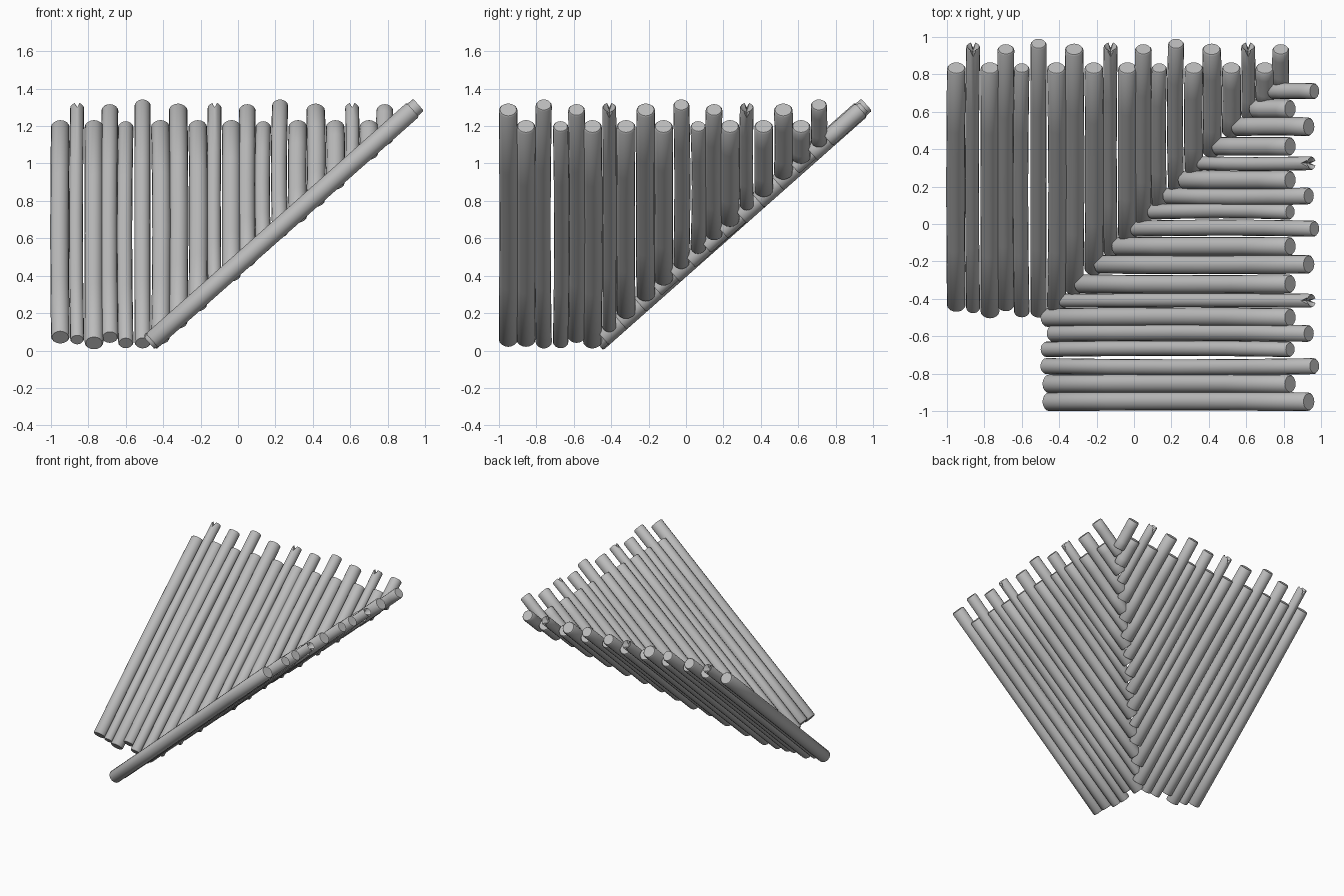
import bpy
import bmesh
import math
import random
from mathutils import Vector

random.seed(4)
cube = bpy.data.objects.get("Cube")
if cube:
    bpy.data.objects.remove(cube)

GREY = (0.5, 0.5, 0.5, 1)
mat = bpy.data.materials.new("weathered grey")
mat.use_nodes = True
mat.diffuse_color = GREY
mat.node_tree.nodes["Principled BSDF"].inputs["Base Color"].default_value = GREY

SIDES = 16
SLOPE = 0.885          # rise of the roof per unit run
BASE = 0.46            # height of the log axis at run = 0
PERIOD = 0.735
# repeating bundle of logs: offset, radius, eave end, ridge end, split tip
BUNDLE = [
    (0.0, 0.05, -0.44, 0.835, False),
    (0.09, 0.037, -0.455, 0.95, True),
    (0.18, 0.05, -0.475, 0.835, False),
    (0.265, 0.045, -0.44, 0.935, False),
    (0.35, 0.041, -0.475, 0.835, False),
    (0.44, 0.043, -0.475, 0.965, False),
    (0.535, 0.05, -0.46, 0.835, False),
    (0.63, 0.05, -0.46, 0.935, False),
]


def log(name, across, radius, start, end, split, swap):
    """Slightly crooked round log lying on the slope; swap exchanges x and y."""
    along = Vector((0, 1, SLOPE)).normalized()
    side = Vector((1, 0, 0))
    up = side.cross(along)
    a = Vector((across, start, BASE + SLOPE * start))
    b = Vector((across, end, BASE + SLOPE * end))
    length = (b - a).length
    lip = min(0.008, length * 0.1)
    bend = random.uniform(-0.008, 0.008) * min(1, length)
    bm = bmesh.new()
    rings = []
    # chamfered ends and a gentle bow in the middle
    stops = [(0, 0.88), (lip, 1)]
    stops += [(length * t, 1) for t in (0.25, 0.5, 0.75)]
    stops += [(length - lip, 1), (length, 0.88)]
    for d, scale in stops:
        centre = a + along * d + side * bend * math.sin(math.pi * d / length)
        ring = []
        for i in range(SIDES):
            t = math.tau * i / SIDES
            offset = side * math.cos(t) + up * math.sin(t)
            ring.append(bm.verts.new(centre + offset * radius * scale))
        rings.append(ring)
    for r0, r1 in zip(rings, rings[1:]):
        for i in range(SIDES):
            j = (i + 1) % SIDES
            bm.faces.new((r0[i], r0[j], r1[j], r1[i]))
    # fan caps
    hubs = []
    for ring, point in ((rings[0], a), (rings[-1], b)):
        hub = bm.verts.new(point)
        hubs.append(hub)
        for i in range(SIDES):
            bm.faces.new((hub, ring[i], ring[(i + 1) % SIDES]))
    # split tip: a V-shaped notch across the upper end
    if split:
        quarter = SIDES // 4
        for v in (hubs[1], rings[-1][quarter], rings[-1][3 * quarter]):
            v.co -= along * 0.04
        for i in (quarter, 3 * quarter):
            rings[-2][i].co -= along * 0.035
    if swap:
        for v in bm.verts:
            v.co = Vector((v.co.y, v.co.x, v.co.z))
    bmesh.ops.recalc_face_normals(bm, faces=bm.faces)
    mesh = bpy.data.meshes.new(name)
    bm.to_mesh(mesh)
    bm.free()
    mesh.materials.append(mat)
    obj = bpy.data.objects.new(name, mesh)
    bpy.context.collection.objects.link(obj)
    bpy.ops.object.select_all(action="DESELECT")
    obj.select_set(True)
    bpy.context.view_layer.objects.active = obj
    bpy.ops.object.shade_smooth_by_angle(angle=math.radians(40))


# two roof slopes meeting in a valley; the second uses the bundle reversed
last = BUNDLE[-1][0]
for name, swap, limit, shift in (
    ("back_slope_log", False, 0.8, -0.03),
    ("side_slope_log", True, 0.73, 0.03),
):
    for repeat in range(3):
        for offset, radius, low, high, split in BUNDLE:
            place = last - offset if swap else offset
            across = -0.95 + place + repeat * PERIOD
            if across < limit:
                start = max(low, across + shift)
                log(name, across, radius, start, high, split, swap)
